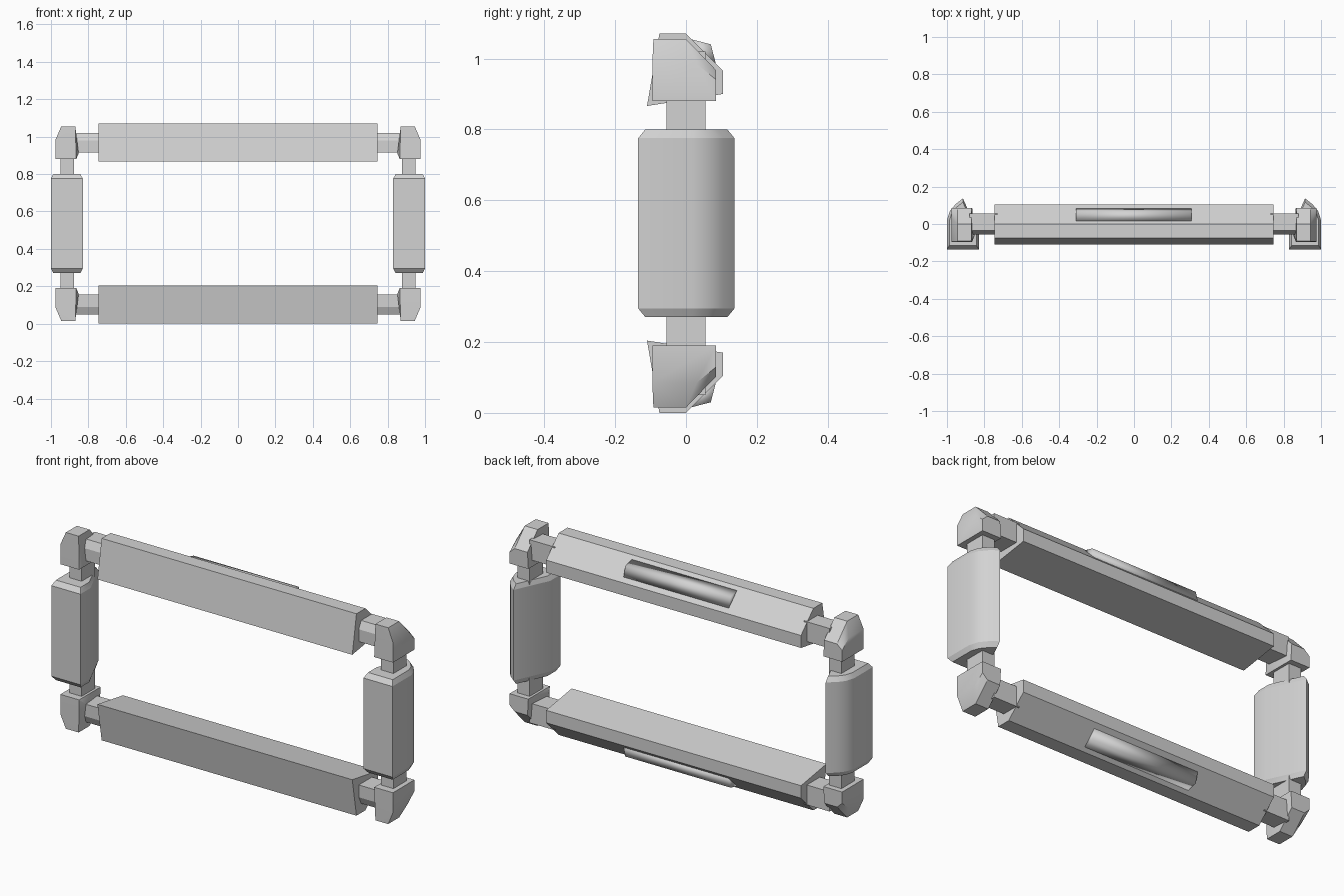
import bpy, bmesh, math
from mathutils import Vector

if "Cube" in bpy.data.objects:
    bpy.data.objects.remove(bpy.data.objects["Cube"])

H = 1.07  # overall height
grey = bpy.data.materials.new("light_grey")
grey.use_nodes = True
grey.diffuse_color = (0.65, 0.65, 0.65, 1)
grey.node_tree.nodes["Principled BSDF"].inputs["Base Color"].default_value = (0.65, 0.65, 0.65, 1)


def make(name, bm, sharp=None):
    """Finish a mesh; sharp(edge) tells which edges stay crisp, None means flat."""
    bmesh.ops.recalc_face_normals(bm, faces=bm.faces)
    for f in bm.faces:
        f.smooth = sharp is not None
    if sharp:
        for e in bm.edges:
            e.smooth = not sharp(e)
    me = bpy.data.meshes.new(name)
    bm.to_mesh(me)
    bm.free()
    me.materials.append(grey)
    ob = bpy.data.objects.new(name, me)
    bpy.context.collection.objects.link(ob)


def loft(rings):
    """Join equal rings of points into a closed solid."""
    bm = bmesh.new()
    rows = [[bm.verts.new(p) for p in r] for r in rings]
    n = len(rows[0])
    for a, b in zip(rows, rows[1:]):
        for i in range(n):
            j = (i + 1) % n
            bm.faces.new((a[i], a[j], b[j], b[i]))
    bm.faces.new(rows[0])
    bm.faces.new(rows[-1])
    return bm


def bar(profile, x0, x1, place):
    """Solid along x from a y-z profile."""
    return loft([[place(x, y, z) for y, z in profile] for x in (x0, x1)])


BEAM = [(-0.075, 1.07), (0, 1.07), (0.104, 0.966), (0.104, 0.9), (-0.11, 0.866)]
GRIP = [(0.012, 1.055), (0.07, 1.04), (0.085, 0.982), (0.04, 1.0)]
LINK = [(-0.036, 1.02), (0.055, 1.02), (0.055, 0.915), (-0.055, 0.915), (-0.055, 0.98)]
# Side handle cross-section for the +x side, with a rounded outer back
HANDLE = [(1, -0.135), (0.83, -0.135), (0.83, -0.05), (0.915, 0.137),
          (0.955, 0.105), (0.985, 0.068), (1, 0.02)]

# Horizontal rails, their raised strips, links and corner knuckles
for level, flip in (("upper", False), ("lower", True)):
    def tall(z):
        return H - z if flip else z

    def place(x, y, z):
        return (x, y, tall(z))

    make(level + "_beam", bar(BEAM, -0.747, 0.747, place))
    make(level + "_raised_strip", bar(GRIP, -0.31, 0.307, place), lambda e: False)

    for side, s in (("left", 1), ("right", -1)):
        make(f"{level}_{side}_link", bar(LINK, s * 0.73, s * 0.88, place))

        # Knuckle: hull of an outer profile, a sloped top and an inner face
        pts = [(x, y, 0.88) for x in (0.975, 0.865) for y in (-0.095, 0.085)]
        pts += [(0.975, -0.095, 0.985), (0.975, 0.03, 0.985), (0.975, 0.085, 0.94)]
        pts += [(x, y, 1.055) for x in (0.945, 0.87) for y in (-0.092, 0)]
        pts += [(0.945, 0.085, 0.967), (0.87, 0.085, 0.967), (0.852, -0.06, 0.91)]
        bm = bmesh.new()
        for x, y, z in pts:
            bm.verts.new((s * x, y, tall(z)))
        bmesh.ops.convex_hull(bm, input=bm.verts)
        bmesh.ops.dissolve_limit(bm, angle_limit=0.03, verts=bm.verts, edges=bm.edges)
        make(f"{level}_{side}_knuckle", bm,
             lambda e: e.calc_face_angle(0) > math.radians(32))

        # Neck between knuckle and handle
        neck = [(s * x, y) for x, y in ((0.95, -0.055), (0.95, 0.055), (0.878, 0.055), (0.878, -0.055))]
        make(f"{level}_{side}_neck",
             loft([[(x, y, tall(z)) for x, y in neck] for z in (0.78, 0.9)]))

# Upright handles with chamfered ends
for side, s in (("left", 1), ("right", -1)):
    rings = []
    for z, k in ((0.27, 0.85), (0.295, 1), (0.775, 1), (0.8, 0.85)):
        rings.append([(s * (0.915 + (x - 0.915) * k), y * k, z) for x, y in HANDLE])

    def crisp(e):
        d = e.verts[0].co - e.verts[1].co
        return abs(d.z) < 0.001 or e.calc_face_angle(0) > math.radians(40)

    make(side + "_handle", loft(rings), crisp)
